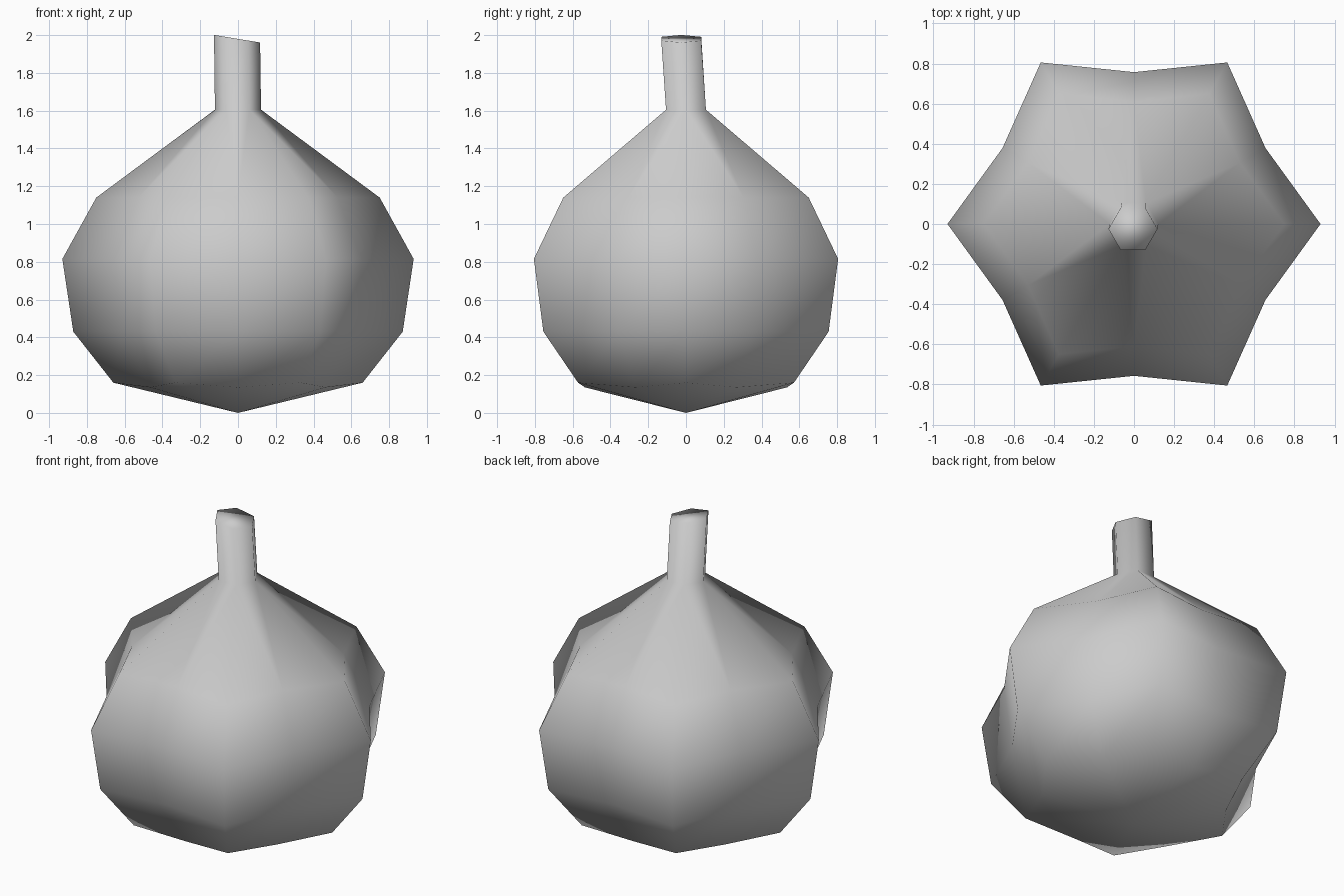
import bpy, bmesh
from math import sin, cos, pi

if "Cube" in bpy.data.objects:
    bpy.data.objects.remove(bpy.data.objects["Cube"])

LOBES = 6
# (ridge radius, ridge z, valley radius, valley z) from the bottom up
BODY = [(0.66, 0.16, 0.535, 0.135), (0.872, 0.43, 0.71, 0.43),
        (0.93, 0.815, 0.757, 0.815), (0.75, 1.14, 0.61, 1.14)]

bm = bmesh.new()


def polar(r, a, z, x=0.0, y=0.0):
    return bm.verts.new((x + r * cos(a), y + r * sin(a), z))


# Lobed body rings: even points are ridges, odd points are valleys
rings = []
for rr, rz, vr, vz in BODY:
    rings.append([polar(vr, i * pi / LOBES, vz) if i % 2 else polar(rr, i * pi / LOBES, rz)
                  for i in range(2 * LOBES)])
n = 2 * LOBES
for low, high in zip(rings, rings[1:]):
    for i in range(n):
        j = (i + 1) % n
        bm.faces.new((low[i], low[j], high[j], high[i]))

# Shallow pointed underside
tip = bm.verts.new((0, 0, 0))
for i in range(n):
    bm.faces.new((tip, rings[0][(i + 1) % n], rings[0][i]))

# Six-sided stem, leaning slightly, with a slanted top
neck = [polar(0.122, i * 2 * pi / LOBES, 1.605) for i in range(LOBES)]
top = [polar(0.122, i * 2 * pi / LOBES, 1.98, -0.005, -0.025) for i in range(LOBES)]
for v in top:
    v.co.z -= 0.165 * v.co.x
shoulder = rings[-1]
for i in range(LOBES):
    j = (i + 1) % LOBES
    ridge, valley, nxt = shoulder[2 * i], shoulder[2 * i + 1], shoulder[2 * j]
    bm.faces.new((ridge, valley, neck[i]))
    bm.faces.new((valley, neck[j], neck[i]))
    bm.faces.new((valley, nxt, neck[j]))
    bm.faces.new((neck[i], neck[j], top[j], top[i]))
bm.faces.new(top)

bmesh.ops.recalc_face_normals(bm, faces=bm.faces)
for f in bm.faces:
    f.smooth = True
mesh = bpy.data.meshes.new("pumpkin")
bm.to_mesh(mesh)
bm.free()
obj = bpy.data.objects.new("pumpkin", mesh)
bpy.context.collection.objects.link(obj)
